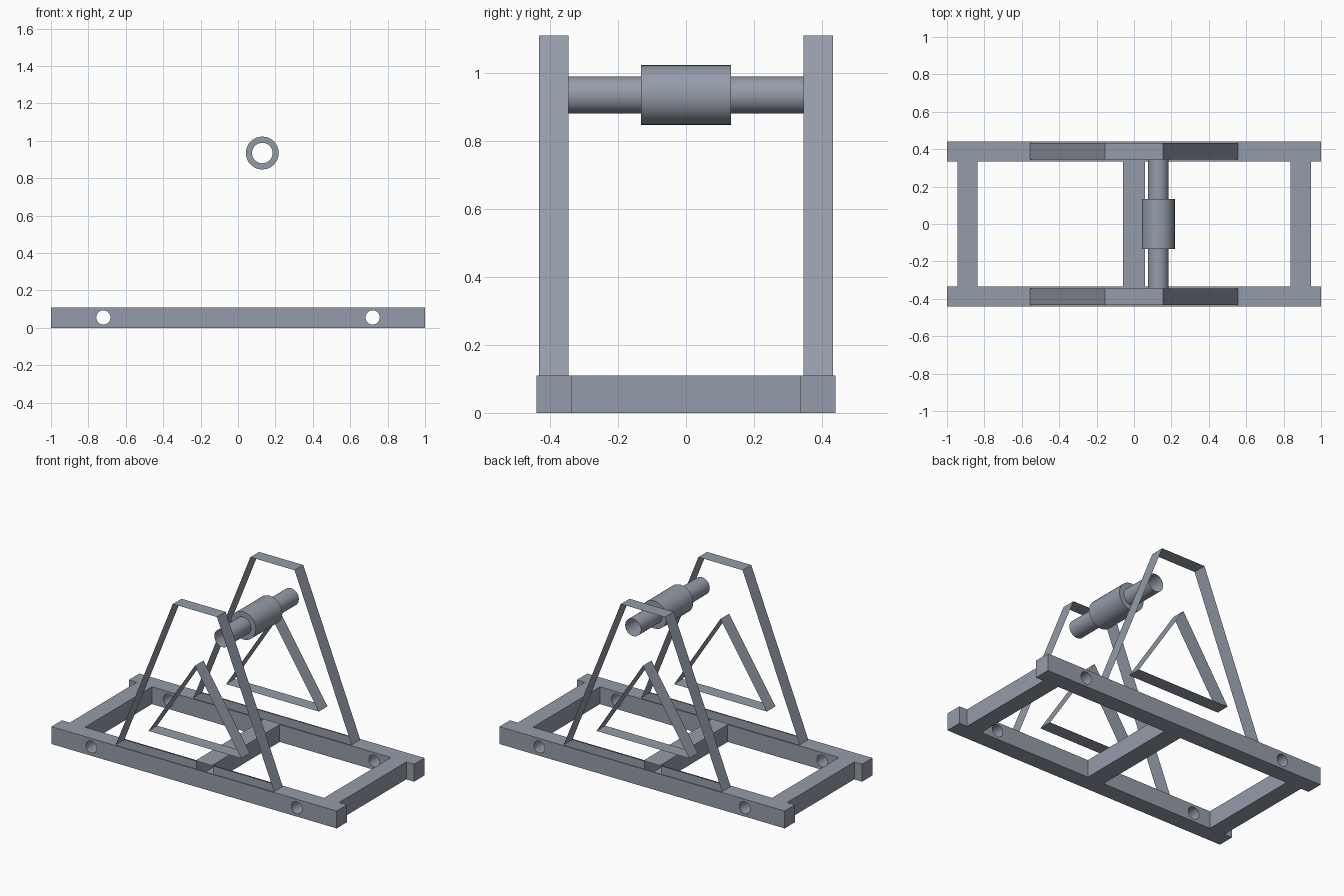
import bpy, bmesh, math

if "Cube" in bpy.data.objects:
    bpy.data.objects.remove(bpy.data.objects["Cube"])

steel = bpy.data.materials.new("blue grey steel")
steel.diffuse_color = (0.30, 0.335, 0.40, 1)
steel.use_nodes = True
steel.node_tree.nodes["Principled BSDF"].inputs["Base Color"].default_value = steel.diffuse_color


def make(name, bm):
    me = bpy.data.meshes.new(name)
    bm.to_mesh(me)
    bm.free()
    me.materials.append(steel)
    ob = bpy.data.objects.new(name, me)
    bpy.context.collection.objects.link(ob)
    return ob


def ribbon(name, path, y0, y1, inward=False):
    """Closed thin strip following an x/z path, open at front and back."""
    bm = bmesh.new()
    a = [bm.verts.new((x, y0, z)) for x, z in path]
    b = [bm.verts.new((x, y1, z)) for x, z in path]
    n = len(path)
    for i in range(n):
        j = (i + 1) % n
        f = bm.faces.new((a[i], a[j], b[j], b[i]))
    if inward:
        bmesh.ops.reverse_faces(bm, faces=bm.faces[:])
    return bm


# Base: two rails joined by three cross beams, as one shell
H = 0.11
xs = [-1, -0.945, -0.838, -0.555, -0.058, 0.058, 0.555, 0.838, 0.945, 1]
ys = [-0.44, -0.432, -0.345, -0.335, 0.335, 0.345, 0.432, 0.44]
BEAM_COLS = (1, 4, 7)


def solid(i, j):
    if not (0 <= i < len(xs) - 1 and 0 <= j < len(ys) - 1):
        return False
    return j != 3 or i in BEAM_COLS


bm = bmesh.new()


def quad(*pts):
    bm.faces.new([bm.verts.new(p) for p in pts])


for i in range(len(xs) - 1):
    for j in range(len(ys) - 1):
        if not solid(i, j):
            continue
        x0, x1, y0, y1 = xs[i], xs[i + 1], ys[j], ys[j + 1]
        quad((x0, y0, H), (x1, y0, H), (x1, y1, H), (x0, y1, H))
        quad((x0, y1, 0), (x1, y1, 0), (x1, y0, 0), (x0, y0, 0))
        if not solid(i - 1, j):
            quad((x0, y1, 0), (x0, y0, 0), (x0, y0, H), (x0, y1, H))
        if not solid(i + 1, j):
            quad((x1, y0, 0), (x1, y1, 0), (x1, y1, H), (x1, y0, H))
        if not solid(i, j - 1):
            quad((x0, y0, 0), (x1, y0, 0), (x1, y0, H), (x0, y0, H))
        if not solid(i, j + 1):
            quad((x1, y1, 0), (x0, y1, 0), (x0, y1, H), (x1, y1, H))
bmesh.ops.remove_doubles(bm, verts=bm.verts[:], dist=1e-5)
bmesh.ops.dissolve_limit(bm, angle_limit=0.01, verts=bm.verts[:], edges=bm.edges[:])
bmesh.ops.triangulate(bm, faces=bm.faces[:])
base = make("base_frame", bm)

# Round bolt holes through both rails
for k, x in enumerate((-0.72, 0.72)):
    bpy.ops.mesh.primitive_cylinder_add(vertices=24, radius=0.038, depth=1.2,
                                        location=(x, 0, 0.056), rotation=(math.pi / 2, 0, 0))
    cutter = bpy.context.object
    cutter.name = "hole_cutter_%d" % k
    mod = base.modifiers.new("hole", 'BOOLEAN')
    mod.operation = 'DIFFERENCE'
    mod.solver = 'EXACT'
    mod.object = cutter
    bpy.context.view_layer.objects.active = base
    bpy.ops.object.modifier_apply(modifier=mod.name)
    bpy.data.objects.remove(cutter)

# Open slots in the rail tops where the upright frames stand
bm = bmesh.new()
bm.from_mesh(base.data)
for co, no in [((x, 0, 0), (1, 0, 0)) for x in (-0.555, 0.555)] + \
              [((0, y, 0), (0, 1, 0)) for y in (-0.432, -0.345, 0.345, 0.432)]:
    top = [f for f in bm.faces if f.normal.z > 0.9 and f.calc_center_median().z > H - 0.001]
    geom = top + list({e for f in top for e in f.edges}) + list({v for f in top for v in f.verts})
    bmesh.ops.bisect_plane(bm, geom=geom, plane_co=co, plane_no=no, dist=1e-5)
slot = []
for f in bm.faces:
    c = f.calc_center_median()
    if f.normal.z > 0.9 and c.z > H - 0.001 and abs(c.x) < 0.555 and 0.345 < abs(c.y) < 0.432:
        slot.append(f)
bmesh.ops.delete(bm, geom=slot, context='FACES')
bm.to_mesh(base.data)
bm.free()

# Upright frames: outer trapezoid strip and inner triangular strip on each side
for side, y0, y1 in (("front", -0.432, -0.345), ("back", 0.345, 0.432)):
    bm = ribbon("", [(-0.555, H), (0.555, H), (0.155, 1.11), (-0.155, 1.11)], y0, y1)
    # the foot of the strip is open into the rail slot
    foot = [f for f in bm.faces if f.calc_center_median().z < H + 0.01]
    bmesh.ops.delete(bm, geom=foot, context='FACES_ONLY')
    make(side + "_upright_outer", bm)
    make(side + "_upright_inner",
         ribbon("", [(-0.325, 0.26), (0.325, 0.26), (0, 0.76)], y0, y1, True))

# Axle: open pipe with a thick drum in the middle
SEG = 32
bm = bmesh.new()
profile = [(-0.345, 0.055), (-0.133, 0.055), (-0.133, 0.088),
           (0.133, 0.088), (0.133, 0.055), (0.345, 0.055)]
rings = [[bm.verts.new((0.13 + r * math.cos(2 * math.pi * s / SEG), y,
                        0.935 + r * math.sin(2 * math.pi * s / SEG)))
          for s in range(SEG)] for y, r in profile]
for a, b in zip(rings, rings[1:]):
    for s in range(SEG):
        t = (s + 1) % SEG
        bm.faces.new((a[s], b[s], b[t], a[t]))
axle = make("axle_and_drum", bm)

# Smooth round surfaces, keep sharp edges
for ob in (axle, base):
    bpy.ops.object.select_all(action='DESELECT')
    ob.select_set(True)
    bpy.context.view_layer.objects.active = ob
    bpy.ops.object.shade_smooth_by_angle(angle=math.radians(30))
